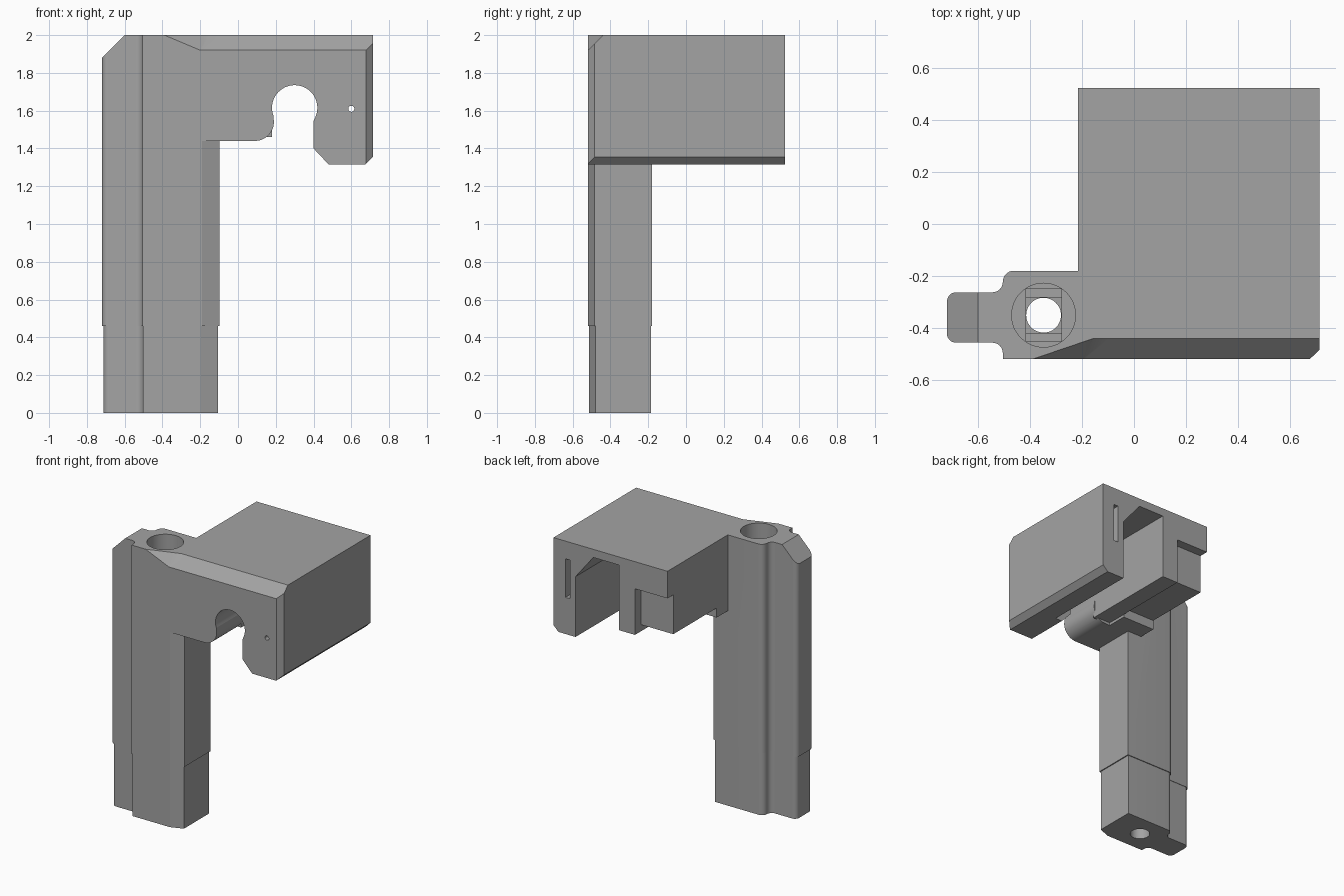
import bpy, bmesh, math
from mathutils import Vector

if "Cube" in bpy.data.objects:
    bpy.data.objects.remove(bpy.data.objects["Cube"], do_unlink=True)

grey = bpy.data.materials.new("plain grey")
grey.use_nodes = True
GREY = (0.37, 0.37, 0.37, 1)
grey.diffuse_color = GREY
grey.node_tree.nodes["Principled BSDF"].inputs["Base Color"].default_value = GREY


def finish(name, bm):
    bmesh.ops.recalc_face_normals(bm, faces=bm.faces)
    mesh = bpy.data.meshes.new(name)
    bm.to_mesh(mesh)
    bm.free()
    mesh.materials.append(grey)
    ob = bpy.data.objects.new(name, mesh)
    bpy.context.collection.objects.link(ob)
    return ob


def prism(name, pts, axis, lo, hi):
    """Extrude a 2D outline along 'y' (points are x, z) or 'z' (points are x, y)."""
    bm = bmesh.new()
    place = (lambda a, b: (a, lo, b)) if axis == "y" else (lambda a, b: (a, b, lo))
    face = bm.faces.new([bm.verts.new(place(a, b)) for a, b in pts])
    out = bmesh.ops.extrude_face_region(bm, geom=[face])
    move = Vector((0, hi - lo, 0) if axis == "y" else (0, 0, hi - lo))
    bmesh.ops.translate(bm, vec=move, verts=[v for v in out["geom"] if isinstance(v, bmesh.types.BMVert)])
    return finish(name, bm)


def box(name, x, y, z):
    return prism(name, [(x[0], y[0]), (x[1], y[0]), (x[1], y[1]), (x[0], y[1])], "z", *z)


def hull(name, pts):
    bm = bmesh.new()
    bmesh.ops.convex_hull(bm, input=[bm.verts.new(p) for p in pts])
    return finish(name, bm)


def arc(cx, cy, r, start, end, n):
    angles = [math.radians(start + (end - start) * i / n) for i in range(n + 1)]
    return [(cx + r * math.cos(a), cy + r * math.sin(a)) for a in angles]


def disc(cx, cy, r):
    return arc(cx, cy, r, 0, 360, 48)[:-1]


def rounded(corners, n=8):
    """Fillet right-angled corners given as (x, y, radius)."""
    pts = []
    for i, (x, y, r) in enumerate(corners):
        p = Vector((x, y))
        if not r:
            pts.append((x, y))
            continue
        to_prev = (Vector(corners[i - 1][:2]) - p).normalized() * r
        to_next = (Vector(corners[(i + 1) % len(corners)][:2]) - p).normalized() * r
        centre = p + to_prev + to_next
        for k in range(n + 1):
            t = math.pi / 2 * k / n
            pts.append(tuple(centre - to_next * math.cos(t) - to_prev * math.sin(t)))
    return pts


def combine(target, other, operation):
    mod = target.modifiers.new(operation.lower(), "BOOLEAN")
    mod.operation, mod.object, mod.solver = operation, other, "EXACT"
    bpy.context.view_layer.objects.active = target
    bpy.ops.object.modifier_apply(modifier=mod.name)
    bpy.data.objects.remove(other, do_unlink=True)


# Leg with a narrow side rib, and its slightly slimmer foot
outline = rounded([
    (-.505, -.52, 0), (-.505, -.457, .04), (-.72, -.457, .035), (-.72, -.263, .035),
    (-.505, -.263, .04), (-.505, -.18, .042), (-.097, -.18, 0), (-.097, -.485, 0), (-.19, -.52, 0)])
body = prism("stand_body", outline, "z", .46, 2)
foot = prism("foot", [(-.41 + (x + .41) * .975, -.35 + (y + .35) * .965) for x, y in outline], "z", 0, .46)
combine(body, prism("rib_bevel", [(-.8, 1.8), (-.8, 2.1), (-.5, 2.1)], "y", -.6, 0), "DIFFERENCE")

# Front plate with keyhole opening and hook
plate = [(-.2, 2), (.715, 2), (.715, 1.355), (.675, 1.315), (.48, 1.315), (.4, 1.4), (.4, 1.545)]
plate += arc(.3, 1.615, .12, -25, 200, 32)
plate += arc(.09, 1.54, .1, 15, -90, 14) + [(-.2, 1.44)]
combine(body, prism("front_plate", plate, "y", -.52, -.2), "UNION")

# Rear block with its wide channel
block = [(-.215, 2), (.715, 2), (.715, 1.355), (.675, 1.315), (.535, 1.315), (.535, 1.76),
         (.39, 1.94), (.18, 1.94), (.18, 1.46), (.05, 1.46), (.05, 1.51), (-.215, 1.51)]
combine(body, prism("rear_block", block, "y", -.22, .523), "UNION")
combine(body, box("lower_step", (-.215, .05), (-.21, -.05), (1.44, 1.6)), "UNION")

# Rear undercut, rear slot and the small pin hole it leads to
combine(body, box("undercut", (-.3, .05), (.455, .6), (1.3, 1.8)), "DIFFERENCE")
combine(body, box("slot", (.582, .617), (-.2, .6), (1.585, 1.87)), "DIFFERENCE")
combine(body, prism("pin_hole", disc(.6, 1.61, .016), "y", -.6, -.15), "DIFFERENCE")

# Sloping bevel along the top front edge, running out towards the leg
combine(body, hull("top_bevel", [
    (-.1325, -.4, 2.04), (-.2225, -.56, 1.88), (-.6025, -.56, 2.04),
    (.8, -.4, 2.04), (.8, -.56, 1.88), (.8, -.56, 2.04)]), "DIFFERENCE")
combine(body, prism("corner_bevel", [(.635, -.56), (.755, -.56), (.755, -.445)], "z", 1.2, 2.1), "DIFFERENCE")

# Screw bore, with stepped seat below the wide upper part
cx, cy, r = -.348, -.351, .068
combine(body, prism("wide_bore", disc(cx, cy, .123), "z", .8, 2.1), "DIFFERENCE")
combine(body, box("seat_step", (cx - r, cx + r), (cy - .1, cy + .1), (.78, .85)), "DIFFERENCE")
combine(body, box("seat_square", (cx - r, cx + r), (cy - r, cy + r), (.76, .82)), "DIFFERENCE")
for part in (body, foot):
    combine(part, prism("narrow_bore", disc(cx, cy, r - .001), "z", -.1, .79), "DIFFERENCE")

# Smooth the rounded walls, keep the edges crisp
for part in (body, foot):
    bpy.ops.object.select_all(action="DESELECT")
    part.select_set(True)
    bpy.context.view_layer.objects.active = part
    bpy.ops.object.shade_smooth_by_angle(angle=math.radians(20))
